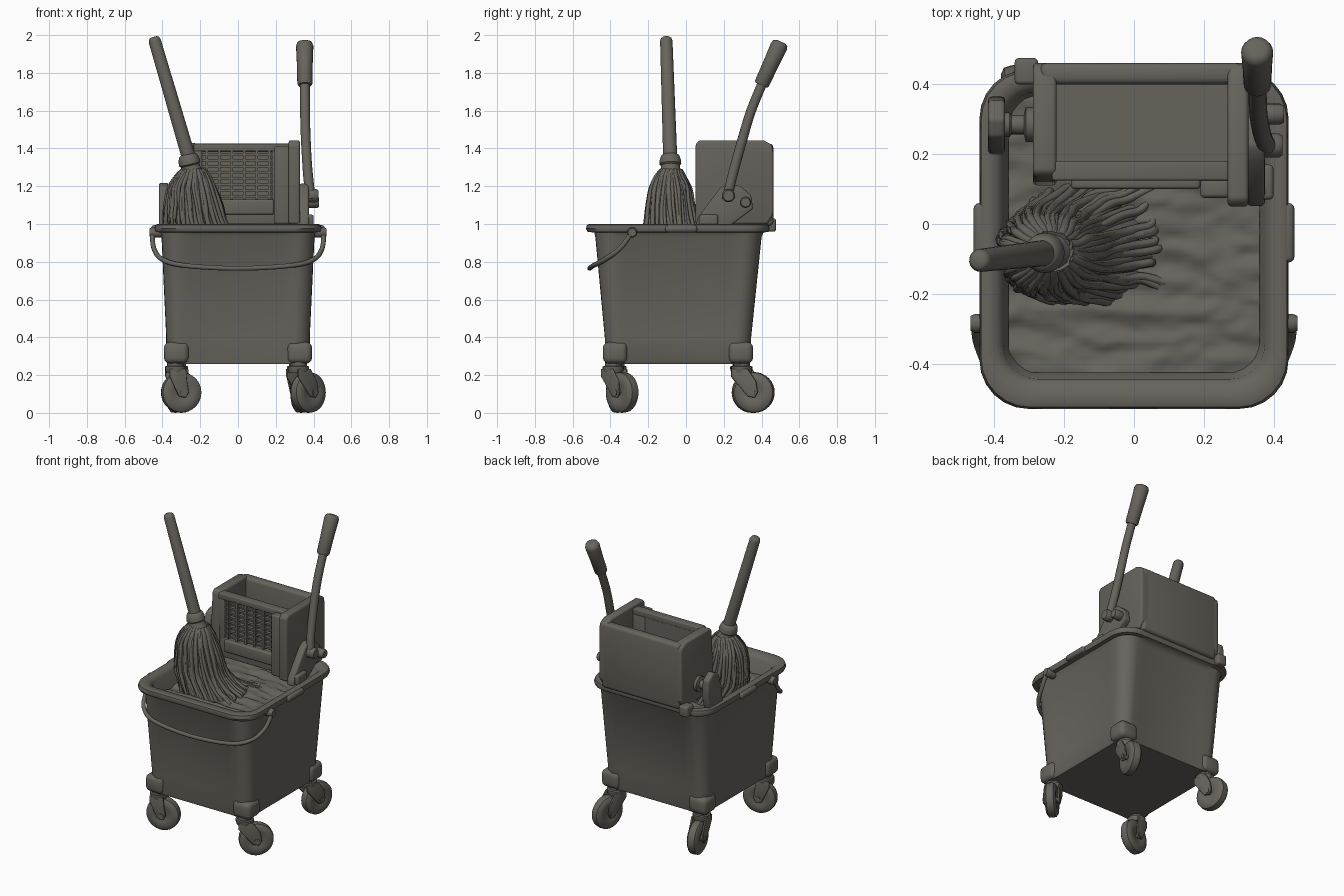
import bpy, bmesh, math, random
from math import sin, cos, pi, tau
from mathutils import Vector, Matrix, noise

random.seed(4)
if "Cube" in bpy.data.objects:
    bpy.data.objects.remove(bpy.data.objects["Cube"])

COLOR = (0.135, 0.127, 0.108, 1)
mat = bpy.data.materials.new("weathered grey")
mat.use_nodes = True
mat.diffuse_color = COLOR
bsdf = mat.node_tree.nodes["Principled BSDF"]
bsdf.inputs["Base Color"].default_value = COLOR
bsdf.inputs["Roughness"].default_value = 0.8


def finish(name, bm, bevel=0, angle=45):
    bmesh.ops.recalc_face_normals(bm, faces=bm.faces)
    if bevel:
        sharp = [e for e in bm.edges if e.calc_face_angle(0) > 0.5]
        bmesh.ops.bevel(bm, geom=sharp, offset=bevel, segments=3, profile=0.5, affect='EDGES', clamp_overlap=True)
    mesh = bpy.data.meshes.new(name)
    bm.to_mesh(mesh)
    bm.free()
    mesh.materials.append(mat)
    ob = bpy.data.objects.new(name, mesh)
    bpy.context.collection.objects.link(ob)
    bpy.ops.object.select_all(action='DESELECT')
    ob.select_set(True)
    bpy.context.view_layer.objects.active = ob
    bpy.ops.object.shade_smooth_by_angle(angle=math.radians(angle))
    return ob


def add_loft(bm, rings):
    """Skin a list of equal-length closed rings and cap both ends."""
    vs = [[bm.verts.new(p) for p in ring] for ring in rings]
    n = len(vs[0])
    for a, b in zip(vs, vs[1:]):
        for i in range(n):
            bm.faces.new((a[i], a[(i + 1) % n], b[(i + 1) % n], b[i]))
    bm.faces.new(vs[0][::-1])
    bm.faces.new(vs[-1])


def loft(name, rings, bevel=0, angle=45):
    bm = bmesh.new()
    add_loft(bm, rings)
    return finish(name, bm, bevel, angle)


def add_box(bm, x, y, z):
    add_loft(bm, [[(x[0], y[0], h), (x[1], y[0], h), (x[1], y[1], h), (x[0], y[1], h)] for h in z])


def box(name, x, y, z, bevel=0.012):
    bm = bmesh.new()
    add_box(bm, x, y, z)
    return finish(name, bm, bevel)


def side_plate(name, x, outline, bevel=0.01):
    """Extrude a (y, z) outline between two x positions."""
    return loft(name, [[(h, y, z) for y, z in outline] for h in x], bevel)


def smooth_path(pts, steps=6):
    p = [Vector(q) for q in pts]
    p = [2 * p[0] - p[1]] + p + [2 * p[-1] - p[-2]]
    out = []
    for a, b, c, d in zip(p, p[1:], p[2:], p[3:]):
        for k in range(steps):
            t = k / steps
            out.append(0.5 * (2 * b + (c - a) * t + (2 * a - 5 * b + 4 * c - d) * t * t
                              + (3 * b - a - 3 * c + d) * t ** 3))
    return out + [p[-2]]


def tube_rings(pts, radii, n=14):
    pts = [Vector(p) for p in pts]
    rings = []
    for i, p in enumerate(pts):
        t = pts[min(i + 1, len(pts) - 1)] - pts[max(i - 1, 0)]
        q = t.to_track_quat('Z', 'Y')
        r = radii if isinstance(radii, float) else radii[i]
        rings.append([p + q @ Vector((r * cos(tau * k / n), r * sin(tau * k / n), 0)) for k in range(n)])
    return rings


def rod(name, a, b, profile, n=20):
    """Turned part from a to b; profile holds (fraction along, radius)."""
    a, b = Vector(a), Vector(b)
    return loft(name, tube_rings([a.lerp(b, f) for f, _ in profile], [r for _, r in profile], n))


ROUND = ((0, 0.8), (0.15, 1), (0.85, 1), (1, 0.8))


def knob(name, a, b, r):
    return rod(name, a, b, [(f, r * s) for f, s in ROUND])


def rounded_ring(x, y0, y1, r, z, dent=0):
    """Rounded rectangle whose straight sides can be pushed inwards."""
    ring = []
    mid = [(x - r, y1 - r), (r - x, y1 - r), (r - x, y0 + r), (x - r, y0 + r)]
    for k, c in enumerate(mid):
        for j in range(7):
            a = pi / 2 * (k + j / 6)
            ring.append((c[0] + r * cos(a), c[1] + r * sin(a), z))
        a, nxt = pi / 2 * (k + 1), mid[(k + 1) % 4]
        for f in (0.1, 0.9):
            ring.append((c[0] + (nxt[0] - c[0]) * f + (r - dent) * cos(a),
                         c[1] + (nxt[1] - c[1]) * f + (r - dent) * sin(a), z))
    return ring


# Bucket shell: outside, rolled rim, inside wall
loft("bucket", [rounded_ring(*s) for s in (
    (0.365, -0.42, 0.335, 0.07, 0.26, 0.005), (0.38, -0.43, 0.345, 0.08, 0.28, 0.012),
    (0.38, -0.43, 0.345, 0.08, 0.40, 0.014), (0.405, -0.48, 0.40, 0.10, 0.93, 0.01),
    (0.41, -0.485, 0.41, 0.11, 0.955), (0.435, -0.52, 0.435, 0.13, 0.958),
    (0.443, -0.53, 0.443, 0.14, 0.975), (0.438, -0.525, 0.438, 0.14, 0.995),
    (0.425, -0.512, 0.425, 0.13, 1.0), (0.395, -0.465, 0.40, 0.11, 0.995),
    (0.375, -0.445, 0.38, 0.10, 0.975), (0.34, -0.40, 0.35, 0.09, 0.70))])

# Water with ripples
bm = bmesh.new()
bmesh.ops.create_grid(bm, x_segments=60, y_segments=60, size=1)
for v in bm.verts:
    x, y = v.co.x * 0.36, v.co.y * 0.40 - 0.025
    v.co = (x, y, 0.875 + 0.02 * noise.noise((x * 6, y * 18, 0)) + 0.007 * noise.noise((x * 18, y * 40, 3)))
finish("water", bm, 0, 180)

for s, side in ((1, "left"), (-1, "right")):
    # Corner feet, rim ears and bail pivots
    for y, end in (((-0.44, -0.31), "front"), ((0.225, 0.355), "back")):
        box(f"{side}_{end}_foot", sorted((s * 0.26, s * 0.392)), y, (0.262, 0.375), 0.03)
    box(f"{side}_rim_ear", sorted((s * 0.39, s * 0.46)), (-0.11, 0.06), (0.955, 0.994), 0.016)
    knob(f"{side}_bail_pivot", (s * 0.39, -0.285, 0.955), (s * 0.468, -0.285, 0.955), 0.027)

# Wire bail hanging at the front
half = [(0.455, -0.285, 0.955), (0.445, -0.35, 0.87), (0.40, -0.43, 0.812), (0.28, -0.49, 0.78)]
bail = half + [(0, -0.51, 0.765)] + [(-x, y, z) for x, y, z in reversed(half)]
loft("bail", tube_rings(smooth_path(bail), 0.013, 10))


# Swivel casters: swivel position, trailing heading in degrees, trail distance
def caster(name, sx, sy, heading, d):
    a = math.radians(heading)
    m = Matrix.Translation((sx + d * cos(a), sy + d * sin(a), 0.108)) @ Matrix.Rotation(a, 4, 'Z')
    half = [(-0.024, 0.02), (-0.034, 0.05), (-0.036, 0.066), (-0.034, 0.088), (-0.022, 0.105), (0, 0.108)]
    profile = half + [(-w, r) for w, r in reversed(half[:-1])]
    loft(name + "_wheel", [[m @ Vector((r * cos(tau * k / 32), w, r * sin(tau * k / 32)))
                            for k in range(32)] for w, r in profile], 0, 35)
    outline = [(-d - 0.045, 0.125), (-d - 0.045, 0.085), (-0.025, -0.02), (0.012, -0.028),
               (0.03, 0), (0.02, 0.06), (0.045 - d, 0.125)]
    for w in (-0.044, 0.044):
        loft(name + "_fork", [[m @ Vector((u, w + t, h)) for u, h in outline] for t in (-0.006, 0.006)], 0.004)
    rod(name + "_axle", m @ Vector((0, -0.054, 0)), m @ Vector((0, 0.054, 0)), [(0, 0.017), (1, 0.017)], 12)
    rod(name + "_swivel", (sx, sy, 0.212), (sx, sy, 0.28),
        [(0, 0.05), (0.3, 0.056), (0.5, 0.056), (0.55, 0.045), (1, 0.045)])


caster("left_front_caster", 0.32, -0.385, 42, 0.07)
caster("right_front_caster", -0.33, -0.37, 15, 0.03)
caster("left_back_caster", 0.315, 0.295, 75, 0.07)
caster("right_back_caster", -0.32, 0.29, 101, 0.06)

# Wringer box
box("wringer_back", (-0.27, 0.31), (0.40, 0.462), (0.99, 1.425), 0.02)
side_plate("wringer_left_side", (0.268, 0.328), [(0.05, 1.0), (0.05, 1.42), (0.07, 1.443), (0.41, 1.443),
           (0.455, 1.42), (0.462, 1.38), (0.462, 1.05), (0.43, 1.0)], 0.012)
side_plate("wringer_right_side", (-0.29, -0.222), [(0.11, 1.0), (0.135, 1.41), (0.15, 1.43), (0.41, 1.43),
           (0.455, 1.41), (0.462, 1.38), (0.462, 1.05), (0.43, 1.0)], 0.012)
box("wringer_floor", (-0.25, 0.29), (0.13, 0.43), (1.02, 1.10), 0)

# Wringer front: frame, backing and raised pressing grid
bm = bmesh.new()
for x, z in (((-0.235, 0.285), (1.385, 1.425)), ((-0.235, 0.285), (1.0, 1.13)),
             ((-0.235, -0.19), (1.12, 1.39)), ((0.18, 0.285), (1.12, 1.39))):
    add_box(bm, x, (0.125, 0.18), z)
finish("wringer_front_frame", bm, 0.006)
box("wringer_front_backing", (-0.20, 0.19), (0.155, 0.178), (1.12, 1.40), 0)
box("wringer_front_lip", (-0.18, 0.19), (0.10, 0.135), (1.05, 1.13), 0.01)
box("wringer_front_flange", (0.19, 0.275), (0.075, 0.13), (1.0, 1.41), 0.012)
bm = bmesh.new()
for i in range(6):
    x = -0.165 + i * 0.066
    add_box(bm, (x - 0.007, x + 0.007), (0.126, 0.16), (1.125, 1.39))
for i in range(8):
    z = 1.145 + i * 0.032
    add_box(bm, (-0.192, 0.182), (0.132, 0.16), (z - 0.006, z + 0.006))
finish("wringer_grid", bm)

# Brackets that hang the wringer on the rim
side_plate("left_bracket", (0.325, 0.375), [(0.05, 0.98), (0.06, 1.03), (0.18, 1.19), (0.225, 1.215),
           (0.29, 1.20), (0.345, 1.15), (0.355, 1.08), (0.30, 1.04), (0.22, 0.98)])
knob("left_pivot_bolt", (0.36, 0.225, 1.15), (0.425, 0.225, 1.15), 0.035)
knob("left_stop_bolt", (0.35, 0.315, 1.115), (0.43, 0.315, 1.115), 0.03)
box("left_rim_hook", (0.345, 0.40), (0.07, 0.17), (0.985, 1.05))
side_plate("right_bracket", (-0.418, -0.37), [(0.20, 0.98), (0.21, 1.10), (0.25, 1.20), (0.30, 1.22),
           (0.355, 1.18), (0.365, 1.08), (0.34, 0.98)])
rod("right_pivot", (-0.385, 0.285, 1.11), (-0.27, 0.285, 1.11),
    [(0, 0.035), (0.25, 0.035), (0.3, 0.028), (0.6, 0.028), (0.65, 0.05), (1, 0.05)])
box("back_clip", (-0.342, -0.275), (0.40, 0.476), (0.96, 1.03))

# Wringer lever and grip
lever = [(0.385, 0.215, 1.13), (0.368, 0.255, 1.29), (0.358, 0.305, 1.47), (0.355, 0.345, 1.60), (0.354, 0.41, 1.76)]
loft("lever", tube_rings(smooth_path(lever), 0.026))
rod("lever_grip", (0.354, 0.398, 1.735), (0.353, 0.503, 1.965),
    [(0, 0.034), (0.04, 0.04), (0.5, 0.042), (0.9, 0.046), (0.97, 0.04), (1, 0.025)])

# Mop handle and socket
rod("mop_handle", (-0.245, -0.082, 1.30), (-0.447, -0.105, 1.99),
    [(0, 0.038), (0.97, 0.033), (0.99, 0.028), (1, 0.018)])
rod("mop_socket", (-0.232, -0.08, 1.22), (-0.268, -0.084, 1.37),
    [(0, 0.075), (0.3, 0.068), (0.4, 0.054), (0.6, 0.05), (0.65, 0.058), (0.8, 0.056), (0.95, 0.048), (1, 0.036)])

# Mop head: folded core wrapped in yarn strands; levels are x, y, z, x radius, y radius
LEVELS = ((-0.236, -0.08, 1.285, 0.055, 0.05), (-0.238, -0.085, 1.25, 0.085, 0.075),
          (-0.243, -0.085, 1.19, 0.12, 0.105), (-0.235, -0.085, 1.10, 0.145, 0.12),
          (-0.222, -0.08, 1.00, 0.165, 0.135), (-0.18, -0.07, 0.92, 0.175, 0.155), (-0.15, -0.06, 0.86, 0.20, 0.17))


def head_point(level, a, k=1.0):
    x, y, z, rx, ry = level
    return (x + k * rx * cos(a), y + k * ry * sin(a), z)


loft("mop_core", [[head_point(lv, tau * i / 72, 0.93 + 0.05 * sin(tau * i / 8 + lv[2] * 5)) for i in range(72)]
                  for lv in LEVELS], 0, 60)
bm = bmesh.new()
for i in range(58):
    a, k = tau * i / 58, random.uniform(0.95, 1.04)
    pts = []
    for j, lv in enumerate(LEVELS):
        pts.append(head_point(lv, a, k + random.uniform(-0.03, 0.03)))
        a += random.uniform(-0.05, 0.05)
    add_loft(bm, tube_rings(smooth_path(pts, 3), random.uniform(0.009, 0.014), 6))
# Loose yarn trailing over the water
for i in range(14):
    a = random.uniform(-1.0, 1.3)
    pts = [head_point(LEVELS[4], a, 0.9), head_point(LEVELS[5], a, 1.05), (0.0 + 0.06 * cos(a * 2),
           -0.06 + 0.17 * sin(a), 0.885), (0.07 + random.uniform(-0.03, 0.03), -0.05 + 0.22 * sin(a), 0.865)]
    add_loft(bm, tube_rings(smooth_path(pts, 4), 0.012, 6))
finish("mop_yarn", bm, 0, 70)
